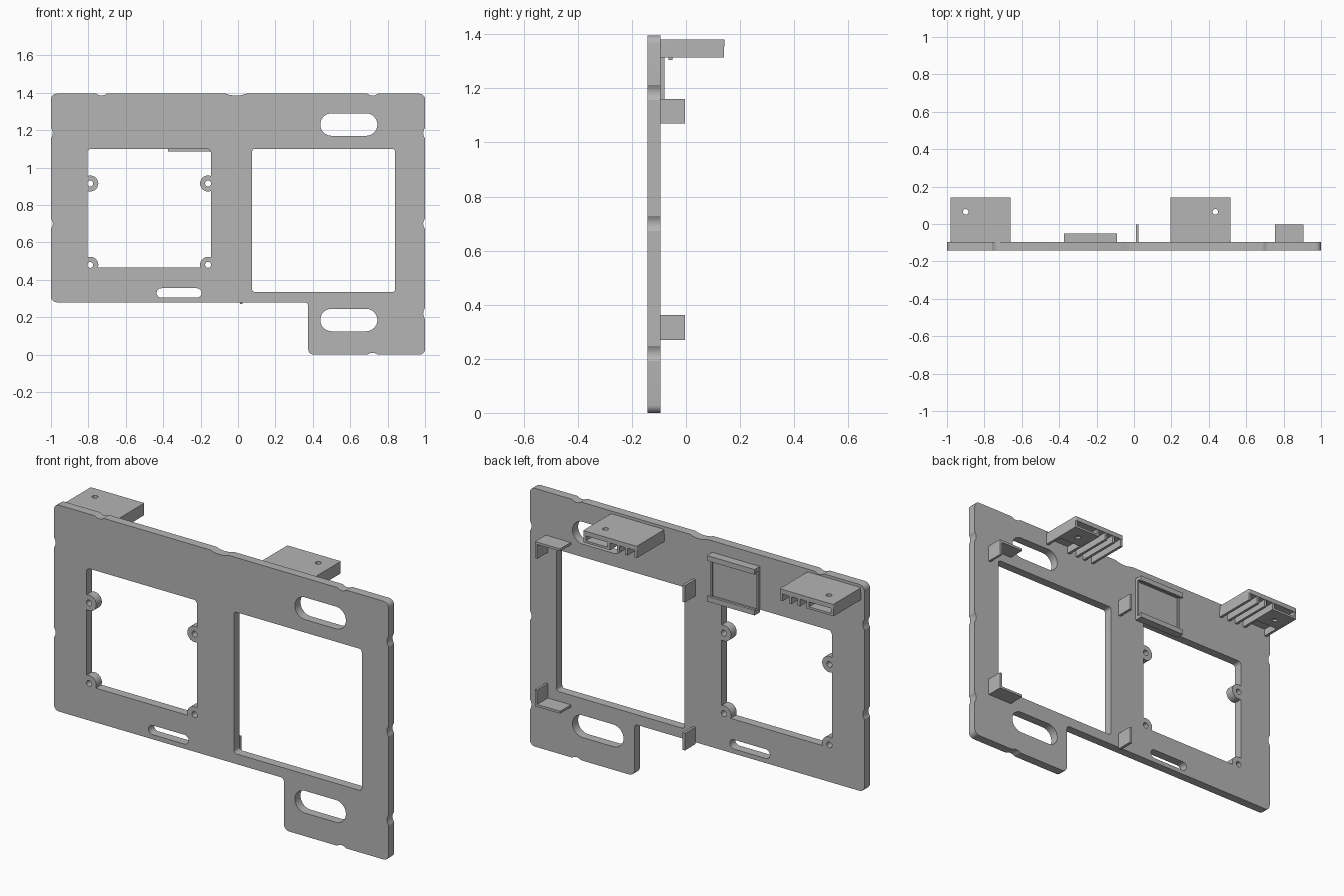
import bpy, math
from math import sin, cos, pi, radians
from mathutils import Vector

if "Cube" in bpy.data.objects:
    bpy.data.objects.remove(bpy.data.objects["Cube"])

grey = bpy.data.materials.new("mid grey")
grey.diffuse_color = (0.46, 0.46, 0.46, 1)
grey.use_nodes = True
grey.node_tree.nodes["Principled BSDF"].inputs["Base Color"].default_value = grey.diffuse_color


def rounded(corners, n=5):
    """Closed outline; each corner is (x, y, radius), radius 0 is kept sharp."""
    out = []
    for i, (x, y, r) in enumerate(corners):
        p = Vector((x, y))
        if r == 0:
            out.append(p)
            continue
        a = (Vector(corners[i - 1][:2]) - p).normalized()
        b = (Vector(corners[(i + 1) % len(corners)][:2]) - p).normalized()
        for k in range(n + 1):
            t = k / n * pi / 2
            out.append(p + a * r * (1 - sin(t)) + b * r * (1 - cos(t)))
    return out


def rect(x0, x1, y0, y1, r):
    return rounded([(x0, y0, r), (x1, y0, r), (x1, y1, r), (x0, y1, r)], 8)


def arc(cx, cy, r, a0, a1, n=16):
    return [Vector((cx + r * cos(radians(a0 + (a1 - a0) * k / n)),
                    cy + r * sin(radians(a0 + (a1 - a0) * k / n)))) for k in range(n + 1)]


def circle(cx, cy, r):
    return arc(cx, cy, r, 0, 360)[:-1]


def notch(x, y, along, inward, w=0.028, d=0.01):
    """Shallow scallop in an edge, running in direction 'along'."""
    pts = []
    for k in range(7):
        t = k / 3 - 1
        q = Vector((x, y)) + Vector(along) * w * t + Vector(inward) * d * (1 - t * t)
        pts.append((q.x, q.y, 0))
    return pts


def panel(name, loops, thickness, loc, upright=False):
    """Flat sheet with holes, cut from closed outlines."""
    cu = bpy.data.curves.new(name, 'CURVE')
    cu.dimensions = '2D'
    cu.fill_mode = 'BOTH'
    cu.extrude = thickness / 2
    for loop in loops:
        sp = cu.splines.new('POLY')
        sp.points.add(len(loop) - 1)
        for pt, v in zip(sp.points, loop):
            pt.co = (v.x, v.y, 0, 1)
        sp.use_cyclic_u = True
    cu.materials.append(grey)
    ob = bpy.data.objects.new(name, cu)
    ob.location = loc
    ob.rotation_euler = (pi / 2 if upright else 0, 0, 0)
    bpy.context.collection.objects.link(ob)
    bpy.ops.object.select_all(action='DESELECT')
    bpy.context.view_layer.objects.active = ob
    ob.select_set(True)
    bpy.ops.object.convert(target='MESH')
    bpy.ops.object.shade_smooth_by_angle(angle=radians(30))


def box(name, x0, x1, y0, y1, z0, z1):
    x0, x1 = sorted((x0, x1))
    bpy.ops.mesh.primitive_cube_add(size=1, location=((x0 + x1) / 2, (y0 + y1) / 2, (z0 + z1) / 2))
    ob = bpy.context.object
    ob.name = name
    ob.scale = (x1 - x0, y1 - y0, z1 - z0)
    bpy.ops.object.transform_apply(location=False, rotation=False, scale=True)
    ob.data.materials.append(grey)


FRONT, BACK = -0.143, -0.095
TOP = 1.395

# Faceplate outline with edge scallops, counter-clockwise
R = 0.03
outline = [(-1, 0.28, R), (0.375, 0.28, 0.02), (0.375, 0, R)]
outline += notch(0.72, 0, (1, 0), (0, 1)) + [(1, 0, R)]
for z in (0.22, 0.70, 1.185):
    outline += notch(1, z, (0, 1), (-1, 0))
outline += [(1, TOP, R)]
for x, w in ((0.72, 0.028), (-0.01, 0.055), (-0.73, 0.028)):
    outline += notch(x, TOP, (-1, 0), (0, -1), w)
outline += [(-1, TOP, R)]
for z in (1.185, 0.70):
    outline += notch(-1, z, (0, -1), (1, 0))

# Left window with screw ears, half traced then mirrored
mid, ear_x, ear_r = -0.475, -0.79, 0.043
half = rounded([(-0.45, 1.10, 0), (-0.805, 1.10, 0.02), (-0.805, 0.9, 0)])[1:-1]
half += arc(ear_x, 0.915, ear_r, 110, -110)
half += arc(ear_x, 0.48, ear_r, 110, -20)
window = half + [Vector((2 * mid - v.x, v.y)) for v in reversed(half)]

ears = [circle(x, z, 0.016) for x in (ear_x, 2 * mid - ear_x) for z in (0.915, 0.48)]
panel("faceplate", [rounded(outline), window,
                    rect(0.075, 0.84, 0.335, 1.10, 0.016),
                    rect(0.44, 0.745, 1.17, 1.29, 0.0599),
                    rect(0.44, 0.745, 0.125, 0.245, 0.0599),
                    rect(-0.435, -0.195, 0.305, 0.355, 0.0249)] + ears,
      BACK - FRONT, (0, (FRONT + BACK) / 2, 0), True)

# Mounting shelves at the top: slab, side walls, ribs and a floor under the screw hole
SHELF = 0.143
for cx, s, side in ((0.355, 1, "right"), (-0.82, -1, "left")):
    hole = circle(cx + s * 0.08, 0.065, 0.015)
    panel(side + "_shelf_slab", [rect(cx - 0.16, cx + 0.16, BACK, SHELF, 0.005), hole],
          0.025, (0, 0, 1.3675))
    for d0, d1 in ((0.145, 0.16), (0, 0.015), (-0.055, -0.04), (-0.105, -0.09), (-0.16, -0.145)):
        box(side + "_shelf_rib", cx + s * d0, cx + s * d1, BACK, SHELF - 0.002, 1.315, 1.357)
    x0, x1 = sorted((cx + s * 0.01, cx + s * 0.157))
    panel(side + "_shelf_floor", [rect(x0, x1, 0.0, SHELF - 0.002, 0.005), hole],
          0.012, (0, 0, 1.3215))

# Holder on the back: thin pad, end strips and two hooked rails
box("holder_pad", -0.37, -0.095, BACK, -0.088, 1.10, 1.32)
for x in (-0.375, -0.10):
    box("holder_end", x, x + 0.01, BACK, -0.08, 1.09, 1.325)
for z, h in ((1.315, 1.305), (1.085, 1.095)):
    box("holder_rail", -0.375, -0.09, BACK, -0.05, z, z + 0.018)
    box("holder_hook", -0.375, -0.09, -0.064, -0.05, h, h + 0.018)

# Clips around the right window
for z0, z1, flange in ((1.07, 1.16, 1.147), (0.27, 0.362, 0.27)):
    box("corner_clip_side", 0.892, 0.905, BACK, -0.004, z0, z1)
    box("corner_clip_flange", 0.755, 0.905, BACK, -0.004, flange, flange + 0.013)
    box("inner_clip", 0.01, 0.025, BACK, -0.004, z0, z1)
